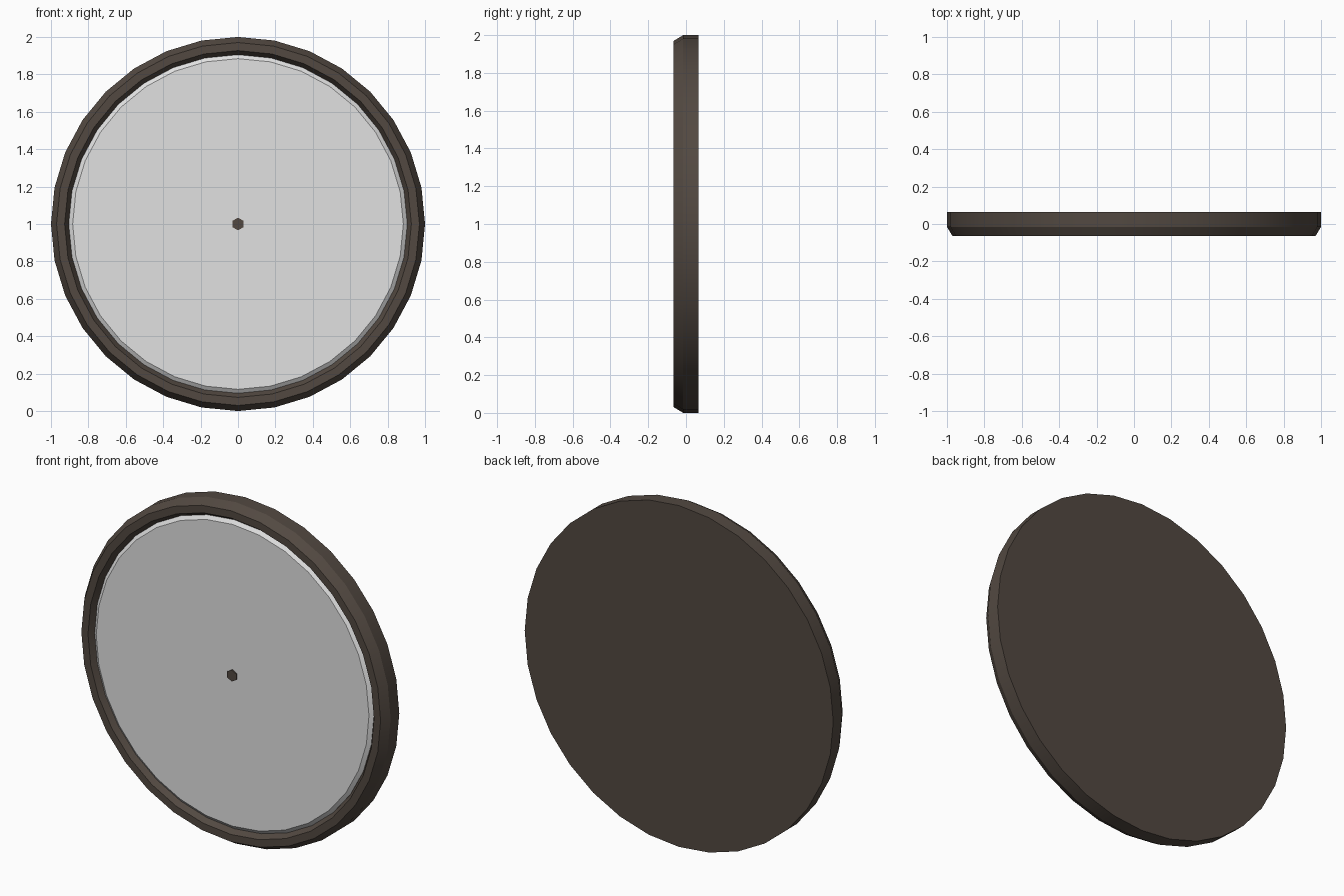
import bpy, bmesh, math

if "Cube" in bpy.data.objects:
    bpy.data.objects.remove(bpy.data.objects["Cube"])


def material(name, rgb):
    m = bpy.data.materials.new(name)
    m.diffuse_color = (*rgb, 1.0)
    m.use_nodes = True
    m.node_tree.nodes["Principled BSDF"].inputs["Base Color"].default_value = m.diffuse_color
    return m


def lathe(name, profile, sides, mat, cap_start=True, cap_end=True):
    """Revolve (radius, y) points, listed back to front, about the y axis."""
    bm = bmesh.new()
    rings = []
    for r, y in profile:
        rings.append([bm.verts.new((r * math.sin(2 * math.pi * i / sides), y,
                                    1 + r * math.cos(2 * math.pi * i / sides)))
                      for i in range(sides)])
    for a, b in zip(rings, rings[1:]):
        for i in range(sides):
            j = (i + 1) % sides
            bm.faces.new((a[i], a[j], b[j], b[i]))
    if cap_start:
        bm.faces.new(rings[0])
    if cap_end:
        bm.faces.new(rings[-1])
    bmesh.ops.recalc_face_normals(bm, faces=bm.faces)
    mesh = bpy.data.meshes.new(name)
    bm.to_mesh(mesh)
    bm.free()
    mesh.materials.append(mat)
    ob = bpy.data.objects.new(name, mesh)
    bpy.context.collection.objects.link(ob)
    bpy.ops.object.select_all(action='DESELECT')
    ob.select_set(True)
    bpy.context.view_layer.objects.active = ob
    bpy.ops.object.shade_smooth_by_angle(angle=math.radians(30))
    return ob


brown = material("dark_brown", (0.085, 0.066, 0.053))
white = material("off_white", (0.75, 0.75, 0.75))

# Round case: flat back, straight side, chamfered rim, sloping inner lip and floor
lathe("case", [(1.0, 0.065), (1.0, -0.015), (0.97, -0.065),
               (0.927, -0.065), (0.905, -0.03)], 32, brown)

# Pale dial with a bevelled edge, seated in the case
lathe("dial", [(0.905, -0.034), (0.884, -0.05)], 32, white, cap_start=False)

# Small hexagonal centre pin
lathe("centre_pin", [(0.034, -0.04), (0.034, -0.058)], 6, brown)
